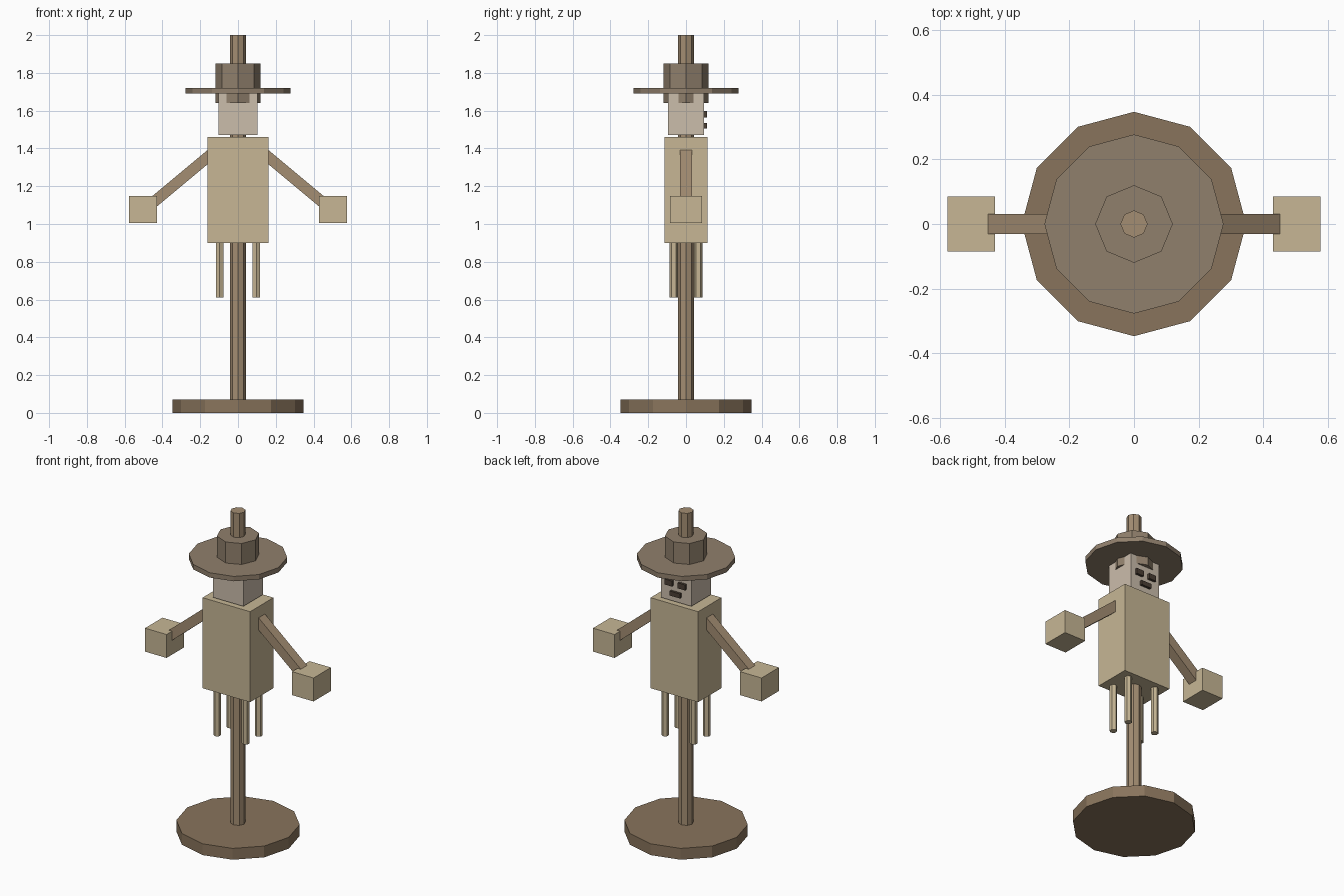
import bpy
import math
from mathutils import Vector

if "Cube" in bpy.data.objects:
    bpy.data.objects.remove(bpy.data.objects["Cube"])


def mat(name, rgb):
    m = bpy.data.materials.new(name)
    m.diffuse_color = (*rgb, 1)
    m.use_nodes = True
    m.node_tree.nodes["Principled BSDF"].inputs["Base Color"].default_value = m.diffuse_color
    return m


WOOD = mat("wood", (0.37, 0.27, 0.17))
DARK_WOOD = mat("dark_wood", (0.25, 0.175, 0.107))
STRAW = mat("straw", (0.57, 0.47, 0.30))
SACK = mat("sackcloth", (0.60, 0.51, 0.41))
FELT = mat("felt", (0.28, 0.215, 0.15))
FACE = mat("face_dark", (0.07, 0.05, 0.035))


def finish(name, material):
    ob = bpy.context.object
    ob.name = name
    ob.data.materials.append(material)
    return ob


def box(name, centre, size, material, tilt=0):
    bpy.ops.mesh.primitive_cube_add(size=1, location=centre, rotation=(0, tilt, 0))
    bpy.context.object.scale = size
    return finish(name, material)


def prism(name, x, y, z0, z1, radius, sides, material):
    bpy.ops.mesh.primitive_cylinder_add(vertices=sides, radius=radius, depth=z1 - z0,
                                        location=(x, y, (z0 + z1) / 2))
    return finish(name, material)


# Stand and pole
prism("base", 0, 0, 0, 0.07, 0.347, 12, DARK_WOOD)
prism("pole", 0, 0, 0.03, 2.0, 0.042, 8, WOOD)

# Body and head
box("torso", (0, 0, 1.18), (0.325, 0.228, 0.56), STRAW)
box("head", (0, 0, 1.58), (0.207, 0.19, 0.22), SACK)

# Hat
prism("hat_brim", 0, 0, 1.69, 1.72, 0.277, 12, FELT)
prism("hat_crown", 0, 0, 1.64, 1.85, 0.12, 8, FELT)

# Face on the +y side
for s in (-1, 1):
    box("eye", (s * 0.045, 0.1, 1.582), (0.05, 0.02, 0.034), FACE)
box("mouth", (0, 0.1, 1.52), (0.07, 0.02, 0.028), FACE)

# Arms, hands and hanging straw bundles
for s in (-1, 1):
    a, b = Vector((s * 0.10, 0, 1.405)), Vector((s * 0.46, 0, 1.105))
    d = b - a
    box("arm", (a + b) / 2, (d.length, 0.062, 0.058), WOOD, -math.atan2(d.z, d.x))
    box("hand", (s * 0.503, 0, 1.077), (0.147, 0.17, 0.145), STRAW)
    for t in (-1, 1):
        prism("leg_straw", s * 0.097, t * 0.065, 0.61, 0.92, 0.022, 6, STRAW)
